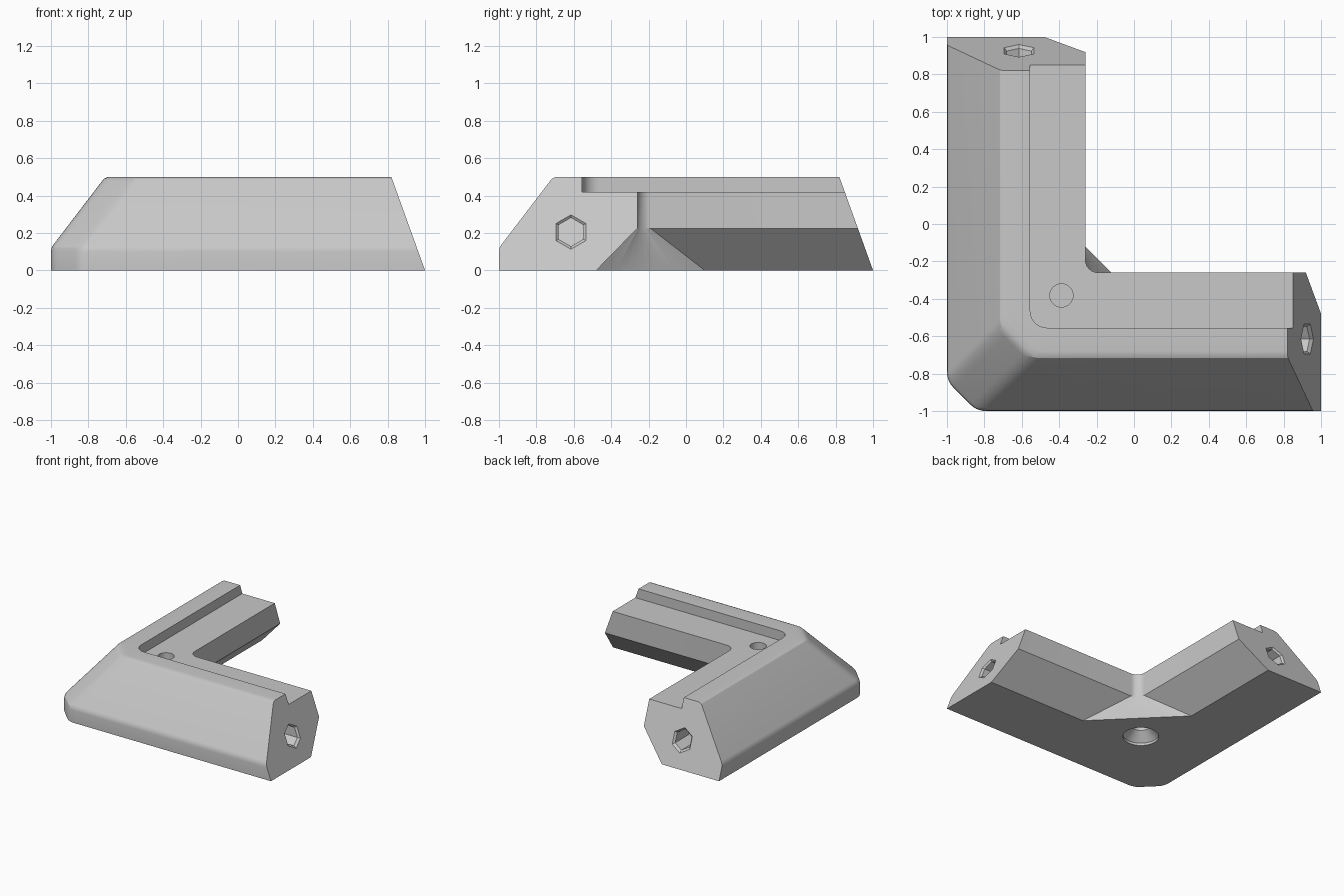
import bpy, bmesh, math

if "Cube" in bpy.data.objects:
    bpy.data.objects.remove(bpy.data.objects["Cube"])

grey = bpy.data.materials.new("light_grey")
grey.diffuse_color = (0.58, 0.58, 0.58, 1)
grey.use_nodes = True
grey.node_tree.nodes["Principled BSDF"].inputs["Base Color"].default_value = grey.diffuse_color


def loft(name, rings):
    """Skin a list of equal-length closed rings and cap both ends."""
    bm = bmesh.new()
    vs = [[bm.verts.new(p) for p in ring] for ring in rings]
    n = len(vs[0])
    for a, b in zip(vs, vs[1:]):
        for i in range(n):
            j = (i + 1) % n
            bm.faces.new((a[i], a[j], b[j], b[i]))
    bm.faces.new(vs[0])
    bm.faces.new(vs[-1])
    bmesh.ops.recalc_face_normals(bm, faces=bm.faces)
    me = bpy.data.meshes.new(name)
    bm.to_mesh(me)
    bm.free()
    ob = bpy.data.objects.new(name, me)
    bpy.context.collection.objects.link(ob)
    me.materials.append(grey)
    return ob


# Cross-section: offset across the arm, height, corner size, corner style
profile = [
    (-1.0, 0.0, .16, "chamfer"), (-1.0, .10, .16, "chamfer"),
    (-.996, .122, .16, "chamfer"), (-.985, .14, .16, "chamfer"),
    (-.728, .476, .16, "chamfer"), (-.716, .491, .16, "chamfer"),
    (-.70, .498, .16, "chamfer"), (-.68, .50, .16, "chamfer"),
    (-.555, .50, .09, "round"), (-.555, .42, .09, "round"),
    (-.26, .42, .07, "round"), (-.26, .225, .07, "round"),
    (-.48, 0.0, .58, "straight"),
]
HALF = 6
SOFT = .05


def corner_point(t, c, style, k):
    """Point k along the corner path running from the back arm to the right arm."""
    last = 2 * HALF - 1
    if style == "round":
        a = math.pi / 2 * k / last
        return t + c - c * math.cos(a), t + c - c * math.sin(a)
    if style == "straight":
        u = k / last
        return t + c * u, t + c * (1 - u)
    # chamfer with softened edges; the second half mirrors the first
    m = min(k, last - k)
    u = m / (HALF - 1)
    p0, p1 = (t, t + c + SOFT), (t, t + c)
    p2 = (t + SOFT * .7, t + c - SOFT * .7)
    x, y = [(1 - u) ** 2 * p0[i] + 2 * u * (1 - u) * p1[i] + u * u * p2[i]
            for i in (0, 1)]
    return (x, y) if k < HALF else (y, x)


def end_at(z):
    """Position of the slanted arm end at a given height."""
    return 1 - .36 * z


# L-shaped body
rings = [[(t, end_at(z), z) for t, z, c, s in profile]]
for k in range(2 * HALF):
    rings.append([(*corner_point(t, c, s, k), z) for t, z, c, s in profile])
rings.append([(end_at(z), t, z) for t, z, c, s in profile])
body = loft("corner_bracket", rings)


# Hexagonal sockets with a bevelled mouth in both arm ends
def hex_ring(depth, r, swap):
    pts = []
    for i in range(6):
        a = math.pi / 2 + i * math.pi / 3
        across, z = -.615 + r * math.cos(a), .205 + r * math.sin(a)
        along = end_at(z) - depth
        pts.append((across, along, z) if swap else (along, across, z))
    return pts


def round_ring(z, r, n=40):
    return [(-.388 + r * math.cos(2 * math.pi * i / n),
             -.382 + r * math.sin(2 * math.pi * i / n), z) for i in range(n)]


cutters = []
for swap in (False, True):
    cutters.append(loft("socket_cutter", [hex_ring(d, r, swap) for d, r in
                   ((-.03, .092), (0, .092), (.015, .076), (.4, .076))]))
# Blind hole in the ledge and countersunk screw hole underneath
cutters.append(loft("top_hole_cutter", [round_ring(.30, .062), round_ring(.46, .062)]))
cutters.append(loft("screw_hole_cutter", [round_ring(z, r) for z, r in
               ((-.05, .135), (.02, .135), (.09, .065), (.26, .065))]))

bpy.context.view_layer.objects.active = body
body.select_set(True)
for cutter in cutters:
    cutter.hide_render = True
    mod = body.modifiers.new("cut", "BOOLEAN")
    mod.operation = "DIFFERENCE"
    mod.solver = "EXACT"
    mod.object = cutter
    bpy.ops.object.modifier_apply(modifier=mod.name)
    bpy.data.objects.remove(cutter)

bpy.ops.object.shade_smooth_by_angle(angle=math.radians(25))
